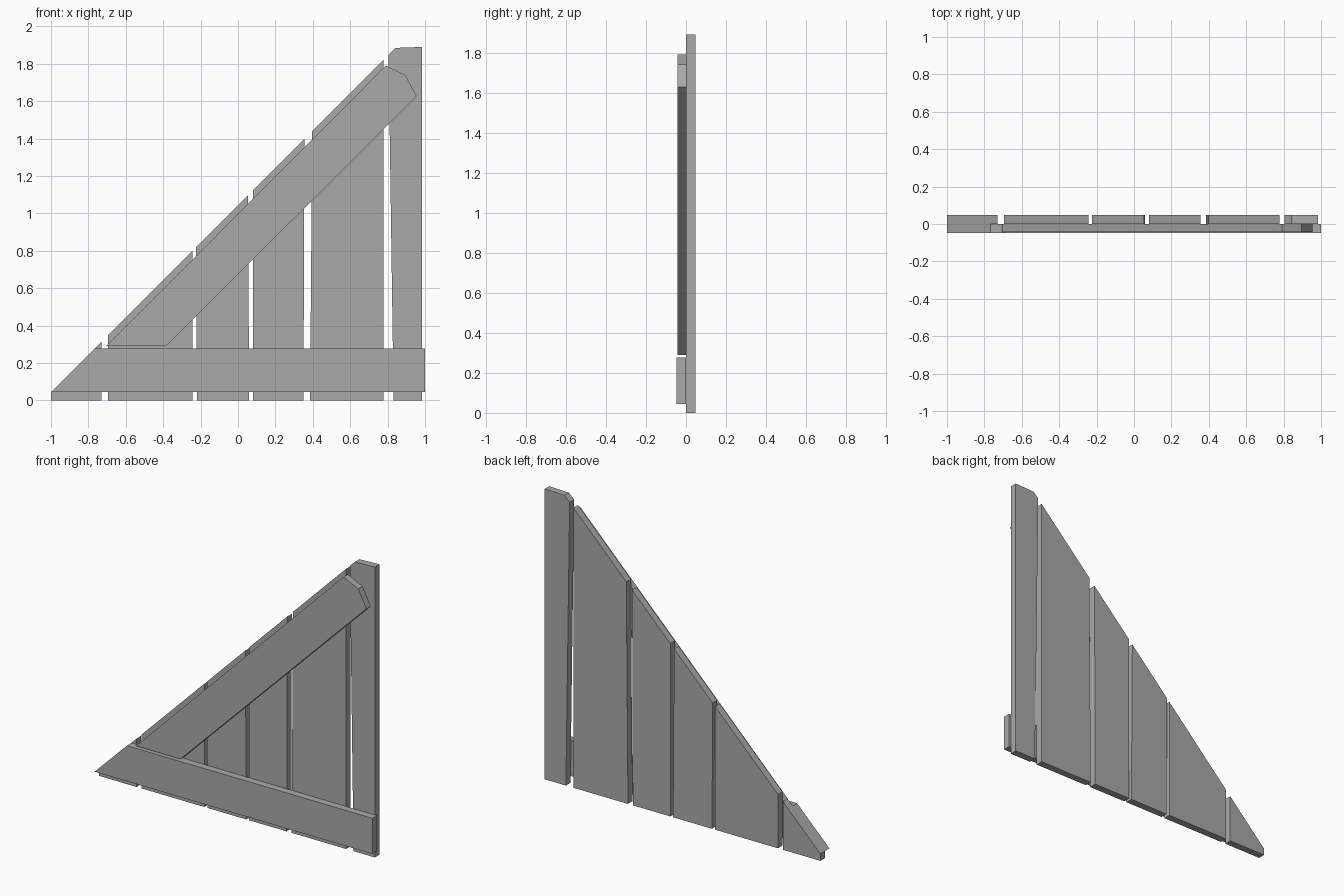
import bpy
import bmesh

cube = bpy.data.objects.get("Cube")
if cube:
    bpy.data.objects.remove(cube, do_unlink=True)

# One plain grey for all the boards
grey = bpy.data.materials.new("plain_grey")
grey.use_nodes = True
grey.diffuse_color = (0.4, 0.4, 0.4, 1)
grey.node_tree.nodes["Principled BSDF"].inputs["Base Color"].default_value = (0.4, 0.4, 0.4, 1)


def board(name, outline, front, back):
    """Extrude a front-view outline of (x, z) points from front to back."""
    bm = bmesh.new()
    face = bm.faces.new([bm.verts.new((x, front, z)) for x, z in outline])
    grown = bmesh.ops.extrude_face_region(bm, geom=[face])["geom"]
    verts = [v for v in grown if isinstance(v, bmesh.types.BMVert)]
    bmesh.ops.translate(bm, verts=verts, vec=(0, back - front, 0))
    bmesh.ops.recalc_face_normals(bm, faces=bm.faces)
    mesh = bpy.data.meshes.new(name)
    bm.to_mesh(mesh)
    bm.free()
    mesh.materials.append(grey)
    obj = bpy.data.objects.new(name, mesh)
    bpy.context.collection.objects.link(obj)
    return obj


BACK, FRONT = 0.047, -0.047
RISE = 1.045  # height of the sloped cut at the centre line

# Upright planks cut along the slope: bottom left, bottom right, top right, top left
planks = [
    (-1.0, -0.73, -0.73, -1.0),
    (-0.695, -0.243, -0.243, -0.695),
    (-0.22, 0.06, 0.053, -0.225),
    (0.08, 0.35, 0.355, 0.08),
    (0.385, 0.778, 0.778, 0.397),
]
for i, (bl, br, tr, tl) in enumerate(planks, 1):
    board(f"plank_{i}", [(bl, 0), (br, 0), (tr, tr + RISE), (tl, tl + RISE)], 0, BACK)

# Tall end post with a clipped corner
board("end_post", [(0.832, 0), (0.985, 0), (0.985, 1.89), (0.842, 1.885), (0.805, 1.85)], 0, BACK)

# Bottom rail and diagonal brace on the front
board("bottom_rail", [(-1, 0.045), (1, 0.045), (1, 0.277), (-0.767, 0.277)], FRONT, 0)
board("diagonal_brace", [(-0.705, 0.29), (-0.385, 0.29), (0.955, 1.627),
                         (0.895, 1.74), (0.79, 1.79)], -0.042, 0)
